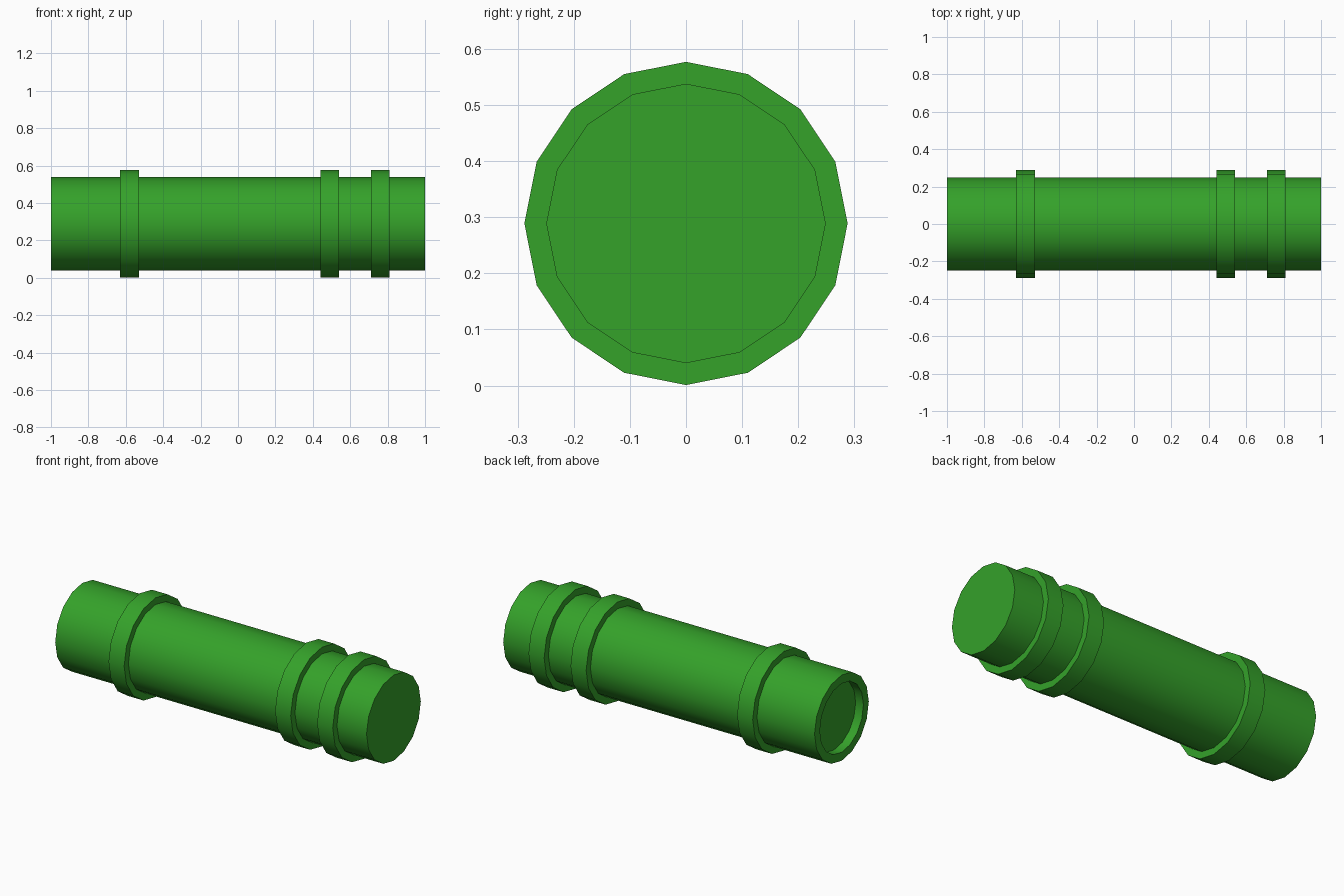
import bpy, bmesh
from math import cos, sin, tau, radians

if "Cube" in bpy.data.objects:
    bpy.data.objects.remove(bpy.data.objects["Cube"])

SIDES = 16
R_BODY, R_RING, R_HOLE = 0.249, 0.288, 0.20
HOLE_DEPTH = 0.05
RINGS = [(-0.63, -0.53), (0.44, 0.54), (0.71, 0.81)]

# Pipe outline (x, radius): recess floor, rim, raised bands, closed far end
profile = [(-1 + HOLE_DEPTH, R_HOLE), (-1, R_HOLE), (-1, R_BODY)]
for x0, x1 in RINGS:
    profile += [(x0, R_BODY), (x0, R_RING), (x1, R_RING), (x1, R_BODY)]
profile.append((1, R_BODY))

# Spin the outline around the long axis
bm = bmesh.new()
loops = [[bm.verts.new((x, r * sin(tau * i / SIDES), r * cos(tau * i / SIDES)))
          for i in range(SIDES)] for x, r in profile]
for a, b in zip(loops, loops[1:]):
    for i in range(SIDES):
        j = (i + 1) % SIDES
        bm.faces.new((a[i], a[j], b[j], b[i]))
bm.faces.new(loops[0])
bm.faces.new(loops[-1])
bmesh.ops.recalc_face_normals(bm, faces=bm.faces)

mesh = bpy.data.meshes.new("banded_pipe")
bm.to_mesh(mesh)
bm.free()
pipe = bpy.data.objects.new("banded_pipe", mesh)
pipe.location.z = 0.289
bpy.context.collection.objects.link(pipe)

# Green paint
green = bpy.data.materials.new("green")
green.diffuse_color = (0.035, 0.36, 0.023, 1)
green.use_nodes = True
green.node_tree.nodes["Principled BSDF"].inputs["Base Color"].default_value = green.diffuse_color
mesh.materials.append(green)

# Smooth barrel with crisp band edges
bpy.context.view_layer.objects.active = pipe
pipe.select_set(True)
bpy.ops.object.shade_smooth_by_angle(angle=radians(30))
